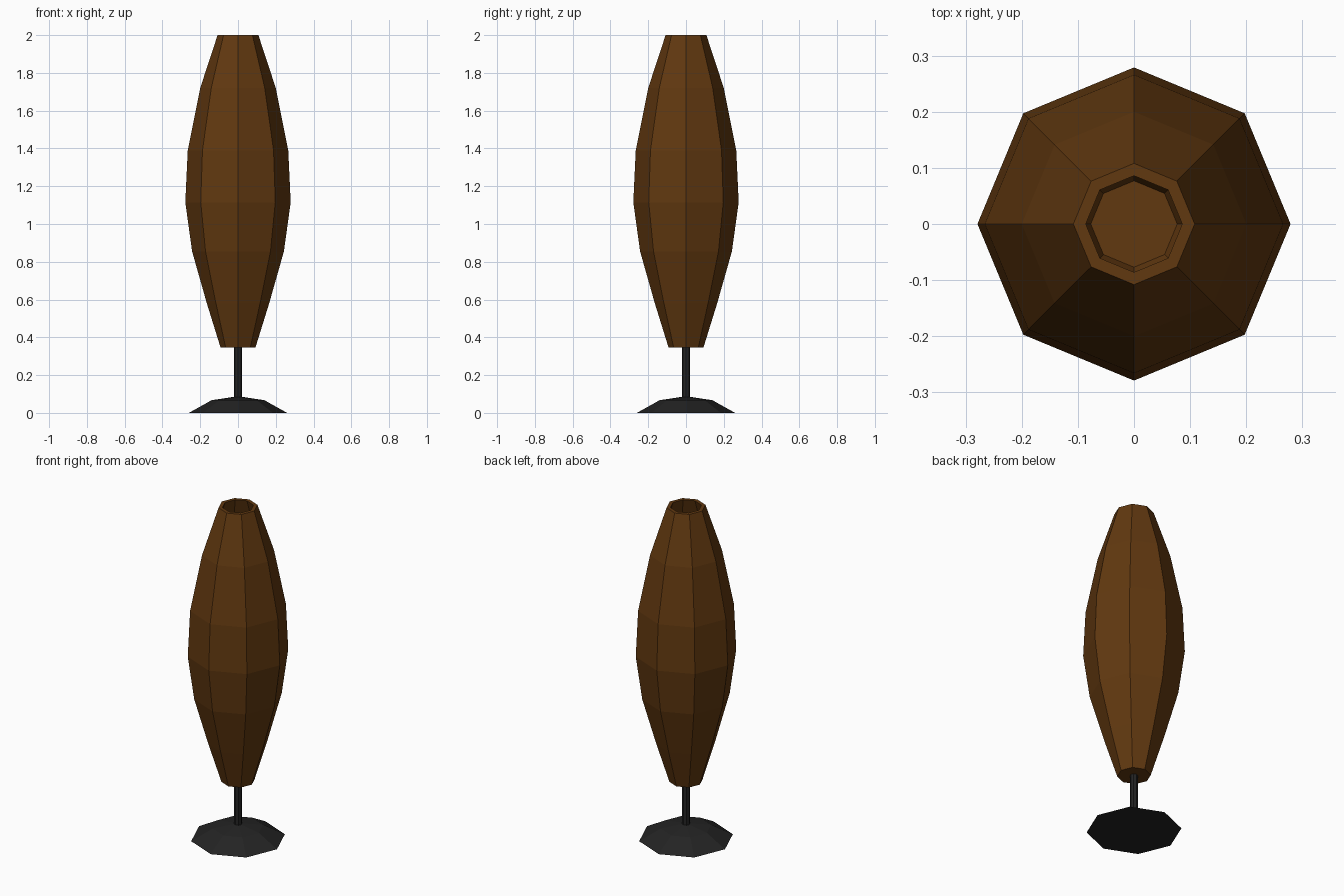
import bpy
import bmesh
from math import cos, sin, pi

cube = bpy.data.objects.get("Cube")
if cube:
    bpy.data.objects.remove(cube, do_unlink=True)

SIDES = 8


def material(name, rgb):
    mat = bpy.data.materials.new(name)
    mat.use_nodes = True
    mat.diffuse_color = (*rgb, 1)
    bsdf = next(n for n in mat.node_tree.nodes if n.type == "BSDF_PRINCIPLED")
    bsdf.inputs["Base Color"].default_value = (*rgb, 1)
    return mat


def lathe(name, profile, mat):
    """Turn (radius, height) points round z and close both ends."""
    bm = bmesh.new()
    rings = []
    for r, z in profile:
        rings.append([bm.verts.new((r * cos(2 * pi * i / SIDES),
                                    r * sin(2 * pi * i / SIDES), z))
                      for i in range(SIDES)])
    for low, high in zip(rings, rings[1:]):
        for i in range(SIDES):
            j = (i + 1) % SIDES
            bm.faces.new((low[i], low[j], high[j], high[i]))
    bm.faces.new(rings[0][::-1])
    bm.faces.new(rings[-1])
    mesh = bpy.data.meshes.new(name)
    bm.to_mesh(mesh)
    bm.free()
    mesh.materials.append(mat)
    obj = bpy.data.objects.new(name, mesh)
    bpy.context.collection.objects.link(obj)
    return obj


brown = material("dark brown", (0.12, 0.04, 0.005))
black = material("soft black", (0.017, 0.017, 0.017))

# Faceted foot and thin pole
lathe("base", [(0.26, 0), (0.14, 0.067), (0.022, 0.085)], black)
lathe("pole", [(0.022, 0.07), (0.022, 0.355)], black)

# Hollow shade: outer wall up, rim, inner wall down to the floor
outer = [(0.092, 0.345), (0.165, 0.58), (0.243, 0.855), (0.279, 1.115),
         (0.266, 1.39), (0.2, 1.72), (0.108, 2.0)]
WALL = 0.022
inner = [(r - WALL, z) for r, z in reversed(outer[1:])]
lathe("shade", outer + inner + [(0.077, 0.37)], brown)
